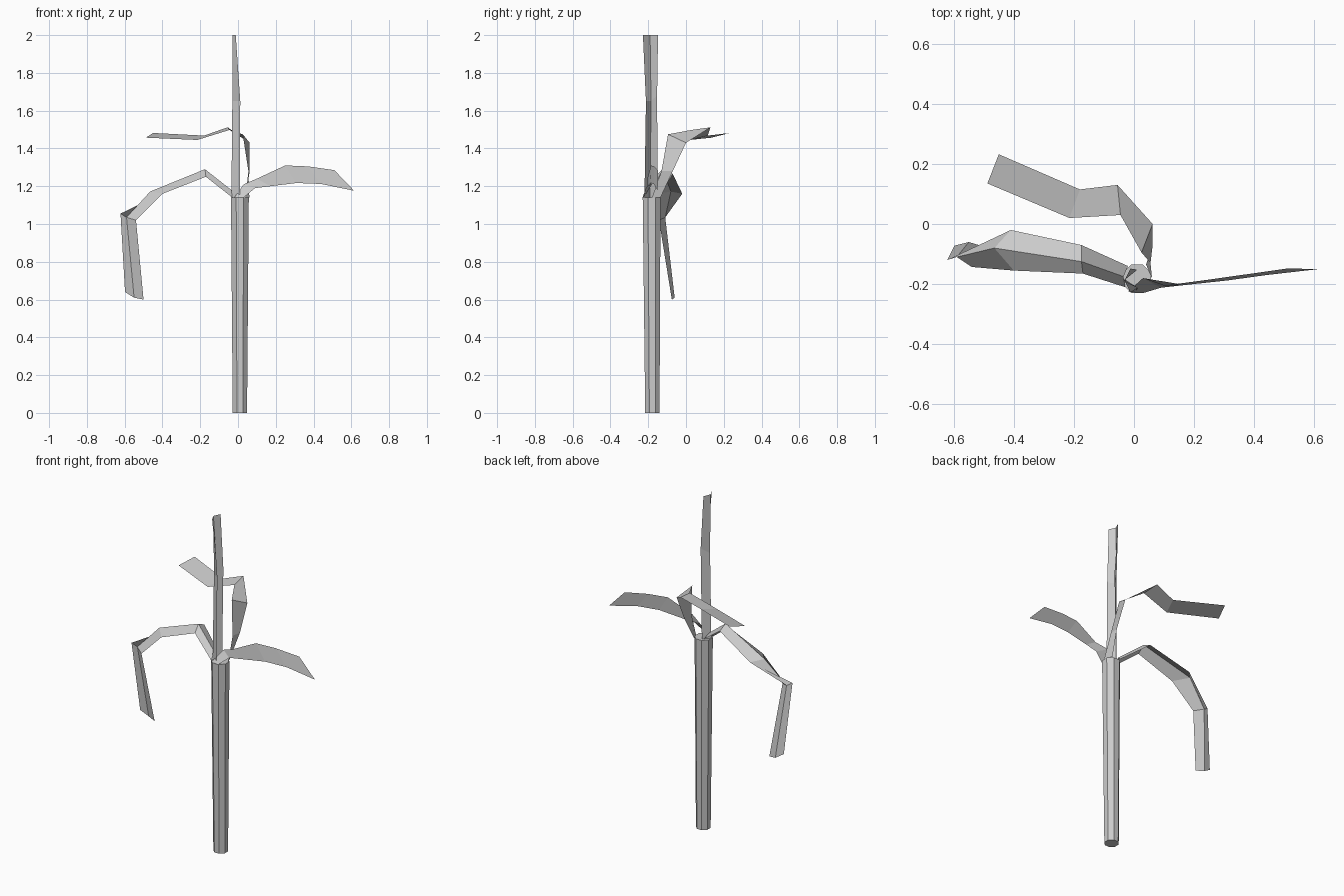
import bpy, bmesh, math

def make_object(name, bm):
    mesh = bpy.data.meshes.new(name)
    bm.to_mesh(mesh)
    bm.free()
    ob = bpy.data.objects.new(name, mesh)
    bpy.context.collection.objects.link(ob)
    return ob

def strip(name, rows):
    """Folded leaf: each row is a cross-section, neighbours are bridged."""
    bm = bmesh.new()
    vs = [[bm.verts.new(p) for p in row] for row in rows]
    for a, b in zip(vs, vs[1:]):
        for i in range(len(a) - 1):
            bm.faces.new((a[i], a[i + 1], b[i + 1], b[i]))
    return make_object(name, bm)

# stalk: eight-sided, slightly wider at the top
bm = bmesh.new()
rings = []
for z, r, y in ((0, .041, -.178), (1.14, .051, -.182)):
    rings.append([bm.verts.new((.01 + r * math.cos(math.tau * (i + .5) / 8),
                                y + r * math.sin(math.tau * (i + .5) / 8), z))
                  for i in range(8)])
for i in range(8):
    j = (i + 1) % 8
    bm.faces.new((rings[0][i], rings[0][j], rings[1][j], rings[1][i]))
bm.faces.new(rings[0][::-1])
bm.faces.new(rings[1])
make_object("stalk", bm)

# upright leaf
strip("upright_leaf", [
    [(.01, -.22, 1.14), (-.035, -.19, 1.14), (.0, -.15, 1.14)],
    [(.012, -.212, 1.65), (-.03, -.185, 1.65), (.01, -.153, 1.68)],
    [(-.012, -.228, 2.0), (-.03, -.19, 2.0), (-.012, -.148, 2.0)],
])

# right leaf, on edge
strip("right_leaf", [
    [(-.02, -.225, 1.14), (.03, -.23, 1.14)],
    [(.03, -.18, 1.21), (.09, -.212, 1.19)],
    [(.10, -.205, 1.24), (.17, -.203, 1.20)],
    [(.25, -.185, 1.31), (.31, -.188, 1.217)],
    [(.37, -.168, 1.305), (.44, -.17, 1.212)],
    [(.51, -.148, 1.285), (.615, -.15, 1.176)],
])

# left drooping leaf: front edge, fold, back edge
strip("left_leaf", [
    [(-.03, -.21, 1.14), (-.035, -.175, 1.18), (-.02, -.14, 1.15)],
    [(-.17, -.165, 1.25), (-.175, -.125, 1.29), (-.175, -.07, 1.265)],
    [(-.40, -.155, 1.16), (-.465, -.08, 1.172), (-.41, -.02, 1.16)],
    [(-.54, -.143, 1.02), (-.59, -.11, 1.035), (-.622, -.12, 1.055)],
    [(-.50, -.075, .60), (-.55, -.06, .61), (-.598, -.072, .64)],
])

# back leaf: rises behind the stalk, then bends to the left
strip("back_leaf", [
    [(.04, -.135, 1.14), (.06, -.18, 1.14)],
    [(.062, -.07, 1.28), (.055, -.13, 1.28)],
    [(.062, .0, 1.43), (.025, -.095, 1.475)],
    [(-.055, .13, 1.512), (-.045, .03, 1.498)],
    [(-.18, .115, 1.468), (-.215, .02, 1.445)],
    [(-.45, .232, 1.482), (-.488, .135, 1.457)],
])
